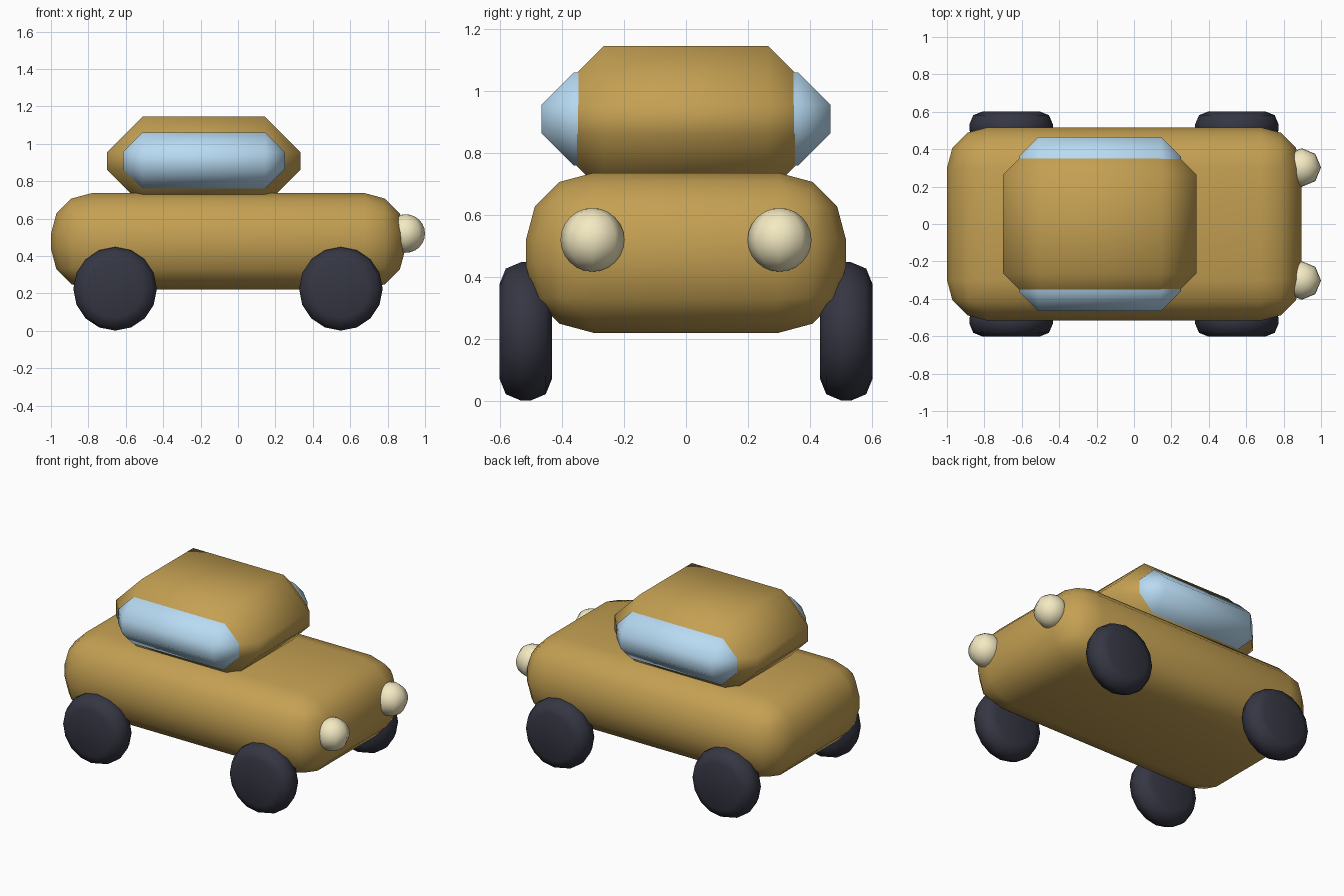
import bpy
import math

if "Cube" in bpy.data.objects:
    bpy.data.objects.remove(bpy.data.objects["Cube"])


def material(name, color):
    m = bpy.data.materials.new(name)
    m.diffuse_color = (*color, 1)
    m.use_nodes = True
    m.node_tree.nodes["Principled BSDF"].inputs["Base Color"].default_value = m.diffuse_color
    return m


PAINT = material("paint", (0.55, 0.35, 0.085))
GLASS = material("glass", (0.48, 0.71, 0.90))
RUBBER = material("rubber", (0.035, 0.037, 0.055))
LAMP = material("lamp", (0.90, 0.82, 0.54))


def finish(name, mat, bevel=0, segments=1):
    """Name, colour, bevel and smooth the active object."""
    ob = bpy.context.object
    ob.name = name
    ob.data.materials.append(mat)
    ob.data.shade_smooth()
    if bevel:
        mod = ob.modifiers.new("Bevel", 'BEVEL')
        mod.width = bevel
        mod.segments = segments
        mod.limit_method = 'ANGLE'
        mod.angle_limit = math.radians(40)
    return ob


def box(name, mat, lo, hi, bevel, segments):
    center = [(a + b) / 2 for a, b in zip(lo, hi)]
    bpy.ops.mesh.primitive_cube_add(size=1, location=center)
    ob = bpy.context.object
    ob.scale = [b - a for a, b in zip(lo, hi)]
    bpy.ops.object.transform_apply(location=False, rotation=False, scale=True)
    return finish(name, mat, bevel, segments)


# Rounded lower body
box("body", PAINT, (-1.0, -0.517, 0.22), (0.895, 0.517, 0.736), 0.218, 3)

# Chamfered cabin, with a glass block showing through on both sides
box("cabin", PAINT, (-0.70, -0.455, 0.67), (0.333, 0.455, 1.145), 0.19, 1)
box("side_windows", GLASS, (-0.615, -0.466, 0.76), (0.25, 0.466, 1.06), 0.104, 1)

for side, label in ((-1, "right"), (1, "left")):
    # Wheels
    for x, end in ((-0.657, "rear"), (0.55, "front")):
        bpy.ops.mesh.primitive_cylinder_add(
            vertices=16, radius=0.2235, depth=0.17,
            location=(x, side * 0.517, 0.2245), rotation=(math.pi / 2, 0, 0))
        finish(f"{end}_{label}_wheel", RUBBER, 0.07, 2)
    # Headlights
    bpy.ops.mesh.primitive_uv_sphere_add(
        segments=8, ring_count=12, radius=0.103,
        location=(0.897, side * 0.302, 0.52))
    finish(f"{label}_headlight", LAMP)
